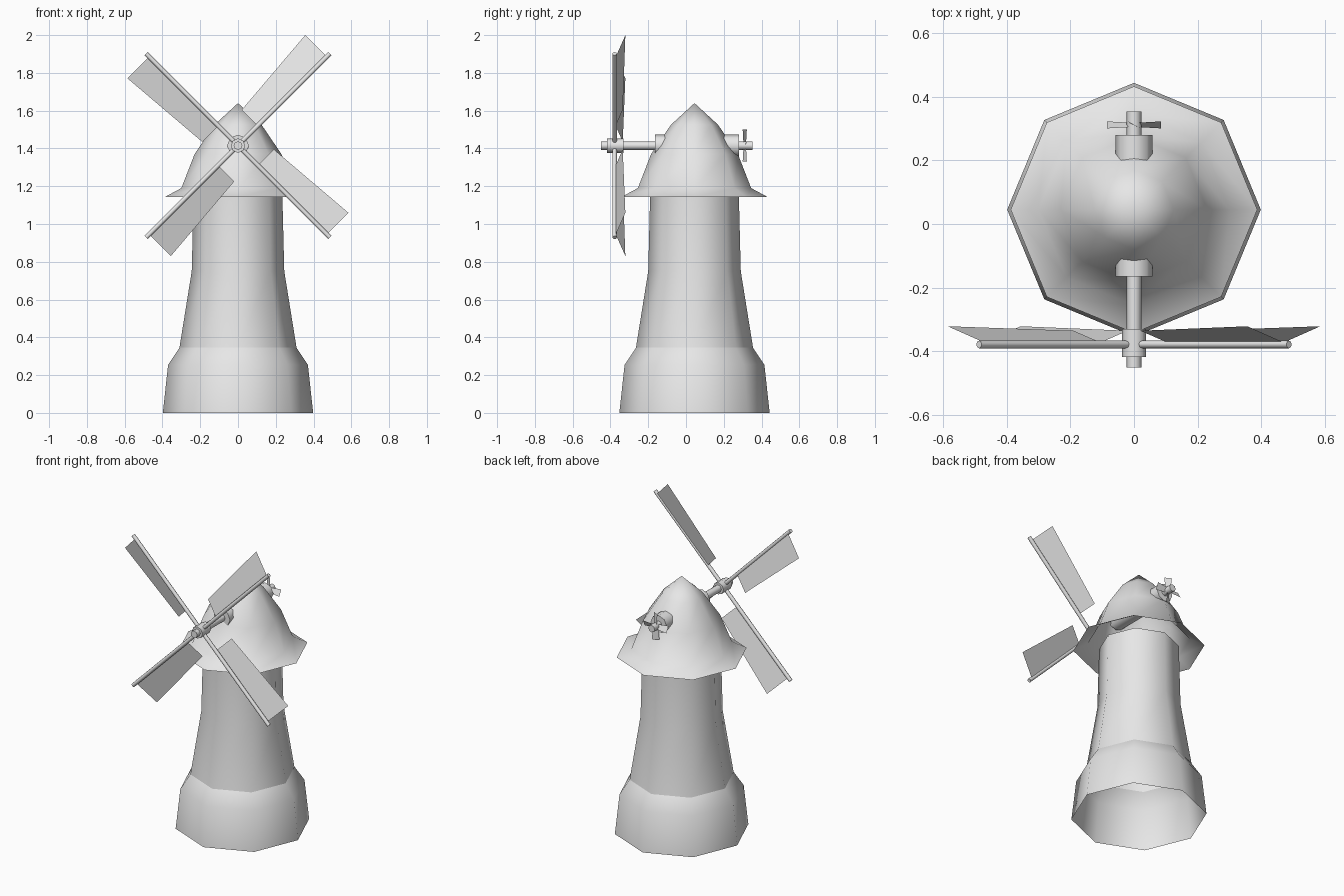
import bpy, bmesh, math
from mathutils import Matrix, Vector

cube = bpy.data.objects.get("Cube")
if cube:
    bpy.data.objects.remove(cube, do_unlink=True)

GREY = (0.8, 0.8, 0.8, 1)
grey = bpy.data.materials.new("plain grey")
grey.use_nodes = True
grey.diffuse_color = GREY
grey.node_tree.nodes["Principled BSDF"].inputs["Base Color"].default_value = GREY

AXIS_Y = 0.045   # centre of the tower
HUB_Z = 1.415    # height of the sail shaft


def finish(name, bm, smooth):
    mesh = bpy.data.meshes.new(name)
    bm.to_mesh(mesh)
    bm.free()
    mesh.materials.append(grey)
    obj = bpy.data.objects.new(name, mesh)
    bpy.context.collection.objects.link(obj)
    for p in mesh.polygons:
        p.use_smooth = smooth
    return obj


def lathe(name, profile, sides=8):
    """Open smooth shell turned around the tower axis; radius 0 makes a tip."""
    bm = bmesh.new()
    rings = []
    for r, z in profile:
        count = sides if r else 1
        rings.append([bm.verts.new((r * math.cos(math.tau * i / sides),
                                    AXIS_Y + r * math.sin(math.tau * i / sides), z))
                      for i in range(count)])
    for low, high in zip(rings, rings[1:]):
        for i in range(sides):
            j = (i + 1) % sides
            if len(high) == 1:
                bm.faces.new((low[i], low[j], high[0]))
            else:
                bm.faces.new((low[i], low[j], high[j], high[i]))
    return finish(name, bm, True)


def rod(name, start, end, radius, sides=8):
    """Capped cylinder between two points, with sharp rims."""
    a, b = Vector(start), Vector(end)
    bm = bmesh.new()
    turn = (b - a).to_track_quat('Z', 'Y').to_matrix().to_4x4()
    bmesh.ops.create_cone(bm, cap_ends=True, segments=sides, radius1=radius,
                          radius2=radius, depth=(b - a).length,
                          matrix=Matrix.Translation((a + b) / 2) @ turn)
    obj = finish(name, bm, True)
    bpy.ops.object.select_all(action='DESELECT')
    obj.select_set(True)
    bpy.context.view_layer.objects.active = obj
    bpy.ops.object.shade_smooth_by_angle(angle=math.radians(50))
    return obj


def plate(name, corners):
    bm = bmesh.new()
    bm.faces.new([bm.verts.new(c) for c in corners])
    return finish(name, bm, False)


# Tower and cap
lathe("base", [(0.398, 0), (0.37, 0.255), (0.31, 0.345)])
lathe("tower", [(0.31, 0.345), (0.245, 0.75), (0.235, 1.145)])
lathe("cap_roof", [(0.387, 1.143), (0.3, 1.19), (0.23, 1.37), (0.125, 1.525), (0, 1.64)])

# Shaft through the cap, with its bearing and hub
rod("bearing", (0, -0.165, HUB_Z), (0, 0.28, HUB_Z), 0.058)
rod("shaft", (0, -0.45, HUB_Z), (0, 0.353, HUB_Z), 0.023)
rod("hub", (0, -0.418, HUB_Z), (0, -0.33, HUB_Z), 0.038)


def at(direction, u, v, y):
    """Point u along an arm and v to its side, in the plane at depth y."""
    c, s = math.cos(direction), math.sin(direction)
    return (u * c - v * s, y, HUB_Z + u * s + v * c)


# Four arms, each with a tapered, tilted sail
for i in range(4):
    d = math.radians(45 + 90 * i)
    rod(f"sail_arm_{i + 1}", at(d, 0, 0, -0.378), at(d, 0.688, 0, -0.378), 0.012)
    plate(f"sail_{i + 1}", [at(d, 0.148, 0, -0.372), at(d, 0.665, 0, -0.372),
                            at(d, 0.665, 0.162, -0.321), at(d, 0.148, 0.12, -0.335)])

# Small tail fan
for i in range(4):
    d = math.radians(90 * i)
    plate(f"fan_blade_{i + 1}", [at(d, 0.015, -0.014, 0.304), at(d, 0.085, -0.02, 0.3),
                                 at(d, 0.085, 0.02, 0.322), at(d, 0.015, 0.014, 0.318)])
